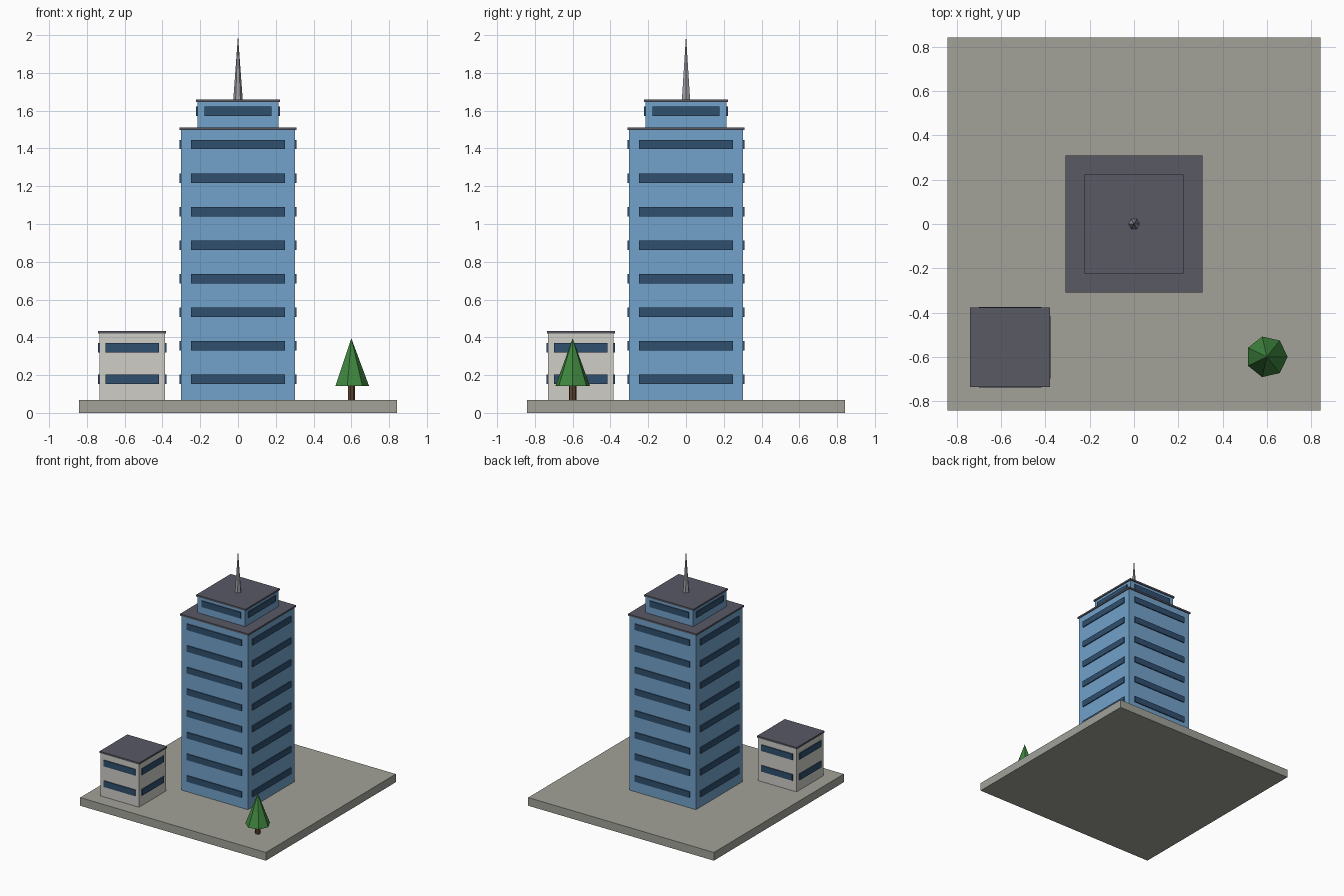
import bpy, math
from mathutils import Matrix

if "Cube" in bpy.data.objects:
    bpy.data.objects.remove(bpy.data.objects["Cube"])

def mat(name, r, g, b):
    m = bpy.data.materials.new(name)
    m.diffuse_color = (r, g, b, 1)
    m.use_nodes = True
    m.node_tree.nodes["Principled BSDF"].inputs["Base Color"].default_value = m.diffuse_color
    return m

CONCRETE = mat("concrete", 0.36, 0.36, 0.32)
BLUE = mat("blue_wall", 0.17, 0.36, 0.59)
PALE = mat("pale_wall", 0.62, 0.61, 0.57)
ROOF = mat("roof_grey", 0.10, 0.10, 0.13)
GLASS = mat("window_glass", 0.03, 0.08, 0.16)
METAL = mat("metal", 0.35, 0.35, 0.38)
LEAF = mat("leaf", 0.05, 0.24, 0.05)
BARK = mat("bark", 0.12, 0.06, 0.03)

def finish(name, m):
    ob = bpy.context.object
    ob.name = name
    ob.data.materials.append(m)
    return ob

def box(name, m, x, y, z0, z1, hx, hy):
    bpy.ops.mesh.primitive_cube_add(size=1, location=(x, y, (z0 + z1) / 2))
    ob = finish(name, m)
    ob.data.transform(Matrix.Diagonal((2 * hx, 2 * hy, z1 - z0, 1)))
    return ob

def cone(name, m, x, y, z0, z1, r0, r1, sides):
    bpy.ops.mesh.primitive_cone_add(vertices=sides, radius1=r0, radius2=r1,
                                    depth=z1 - z0, location=(x, y, (z0 + z1) / 2))
    ob = finish(name, m)
    # put a corner on +x
    ob.data.transform(Matrix.Rotation(-math.pi / 2, 4, 'Z'))
    return ob

def block(name, m, x, y, z0, z1, half, roof_half, roof_h, win_half, rows):
    """Square building block: walls, roof slab, window bands on all four sides."""
    box(name + "_walls", m, x, y, z0, z1, half, half)
    box(name + "_roof", ROOF, x, y, z1, z1 + roof_h, roof_half, roof_half)
    for i, z in enumerate(rows):
        for s in (-1, 1):
            box(f"{name}_window_x_{i}", GLASS, x + s * half, y,
                z - 0.025, z + 0.025, 0.008, win_half)
            box(f"{name}_window_y_{i}", GLASS, x, y + s * half,
                z - 0.025, z + 0.025, win_half, 0.008)

G = 0.067  # top of the base slab
box("base_slab", CONCRETE, 0, 0, 0, G, 0.842, 0.842)

# Main tower, setback top and spire
block("tower", BLUE, 0, 0, G, 1.498, 0.302, 0.31, 0.014, 0.248,
      [0.177 + i * 0.1777 for i in range(8)])
block("tower_top", BLUE, 0, 0, 1.512, 1.645, 0.215, 0.223, 0.014, 0.177, [1.596])
cone("spire", METAL, 0, 0, 1.659, 2.0, 0.025, 0, 6)

# Small side building
block("annex", PALE, -0.56, -0.557, G, 0.42, 0.174, 0.18, 0.014, 0.141, [0.177, 0.346])

# Tree
cone("tree_trunk", BARK, 0.6, -0.6, G, 0.142, 0.02, 0.02, 7)
cone("tree_crown", LEAF, 0.6, -0.6, 0.142, 0.395, 0.094, 0, 7)
